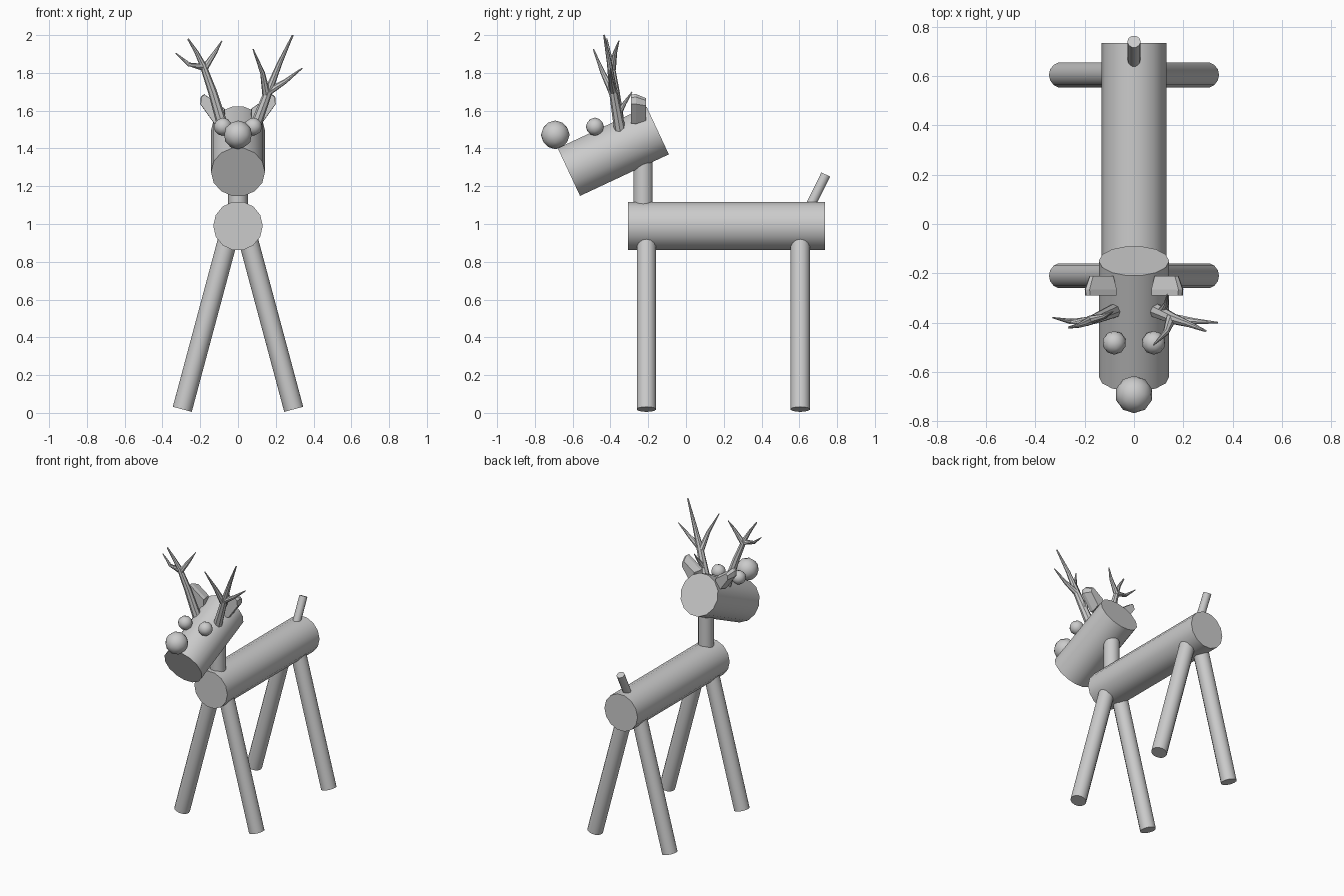
import bpy, bmesh, math
from mathutils import Vector

if "Cube" in bpy.data.objects:
    bpy.data.objects.remove(bpy.data.objects["Cube"])


def finish(name, bm, smooth=True):
    bmesh.ops.recalc_face_normals(bm, faces=bm.faces)
    me = bpy.data.meshes.new(name)
    bm.to_mesh(me)
    bm.free()
    ob = bpy.data.objects.new(name, me)
    bpy.context.collection.objects.link(ob)
    if smooth:
        bpy.ops.object.select_all(action='DESELECT')
        ob.select_set(True)
        bpy.context.view_layer.objects.active = ob
        bpy.ops.object.shade_smooth_by_angle(angle=math.radians(40))
    return ob


def tube(bm, points, radii, sides=14):
    """Capped tube in rings along a path."""
    pts = [Vector(p) for p in points]
    rings = []
    for i, p in enumerate(pts):
        d = (pts[min(i + 1, len(pts) - 1)] - pts[max(i - 1, 0)]).normalized()
        ref = Vector((1, 0, 0)) if abs(d.x) < 0.9 else Vector((0, 1, 0))
        u = (ref - d * ref.dot(d)).normalized()
        v = d.cross(u)
        rings.append([bm.verts.new(p + radii[i] * (u * math.cos(a) + v * math.sin(a)))
                      for a in (2 * math.pi * k / sides for k in range(sides))])
    for a, b in zip(rings, rings[1:]):
        for k in range(sides):
            j = (k + 1) % sides
            bm.faces.new((a[k], a[j], b[j], b[k]))
    bm.faces.new(rings[0])
    bm.faces.new(rings[-1])


def rod(name, a, b, r, sides=14):
    bm = bmesh.new()
    tube(bm, [a, b], [r, r], sides)
    return finish(name, bm)


def ball(name, centre, r):
    bm = bmesh.new()
    bmesh.ops.create_icosphere(bm, subdivisions=2, radius=r)
    bmesh.ops.translate(bm, verts=bm.verts, vec=Vector(centre))
    return finish(name, bm)


# Trunk, neck, head and tail
rod("body", (0, -0.307, 0.99), (0, 0.735, 0.99), 0.131)
rod("neck", (0, -0.227, 1.0), (0, -0.227, 1.42), 0.052)
rod("head", (0, -0.62, 1.275), (0, -0.15, 1.495), 0.143)
rod("tail", (0, 0.65, 1.08), (0, 0.74, 1.262), 0.027, 10)
ball("nose", (0, -0.692, 1.472), 0.076)

for s, side in ((-1, "left"), (1, "right")):
    # Splayed legs
    for y, end in ((-0.21, "front"), (0.605, "rear")):
        rod(f"{end}_leg_{side}", (s * 0.295, y, 0.019), (s * 0.048, y, 0.94), 0.052)
    ball(f"eye_{side}", (s * 0.08, -0.482, 1.515), 0.048)

    # Wedge ears, slightly narrower at the back
    front = [(0.07, 1.53), (0.125, 1.53), (0.20, 1.635), (0.197, 1.672), (0.18, 1.688), (0.07, 1.61)]
    centre = Vector((0.125, 0, 1.60))
    bm = bmesh.new()
    loops = []
    for y, k in ((-0.29, 0.97), (-0.265, 1.0), (-0.212, 0.75)):
        loops.append([bm.verts.new((s * (centre.x + (x - centre.x) * k), y,
                                    centre.z + (z - centre.z) * k)) for x, z in front])
    for a, b in zip(loops, loops[1:]):
        for i in range(6):
            j = (i + 1) % 6
            bm.faces.new((a[i], a[j], b[j], b[i]))
    bm.faces.new(loops[0])
    bm.faces.new(loops[-1])
    finish(f"ear_{side}", bm, False)

# Antlers: each a list of (path, start radius)
antlers = {
    "right": [
        ([(0.085, -0.35, 1.50), (0.16, -0.385, 1.70), (0.22, -0.405, 1.85), (0.29, -0.434, 2.0)], 0.031),
        ([(0.16, -0.385, 1.70), (0.25, -0.395, 1.755), (0.34, -0.40, 1.825)], 0.021),
        ([(0.15, -0.385, 1.69), (0.13, -0.44, 1.80), (0.08, -0.49, 1.925)], 0.022),
        ([(0.11, -0.36, 1.58), (0.13, -0.325, 1.64), (0.135, -0.285, 1.70)], 0.018)],
    "left": [
        ([(-0.075, -0.35, 1.50), (-0.135, -0.375, 1.70), (-0.185, -0.395, 1.84),
          (-0.22, -0.41, 1.91), (-0.265, -0.42, 1.98)], 0.030),
        ([(-0.185, -0.395, 1.83), (-0.26, -0.395, 1.845), (-0.33, -0.38, 1.905)], 0.019),
        ([(-0.18, -0.39, 1.82), (-0.12, -0.375, 1.91), (-0.085, -0.355, 1.97)], 0.019)],
}
for side, tines in antlers.items():
    bm = bmesh.new()
    for path, r in tines:
        n = len(path) - 1
        tube(bm, path, [r * (1 - 0.85 * i / n) for i in range(n + 1)], 8)
    finish(f"antler_{side}", bm)
